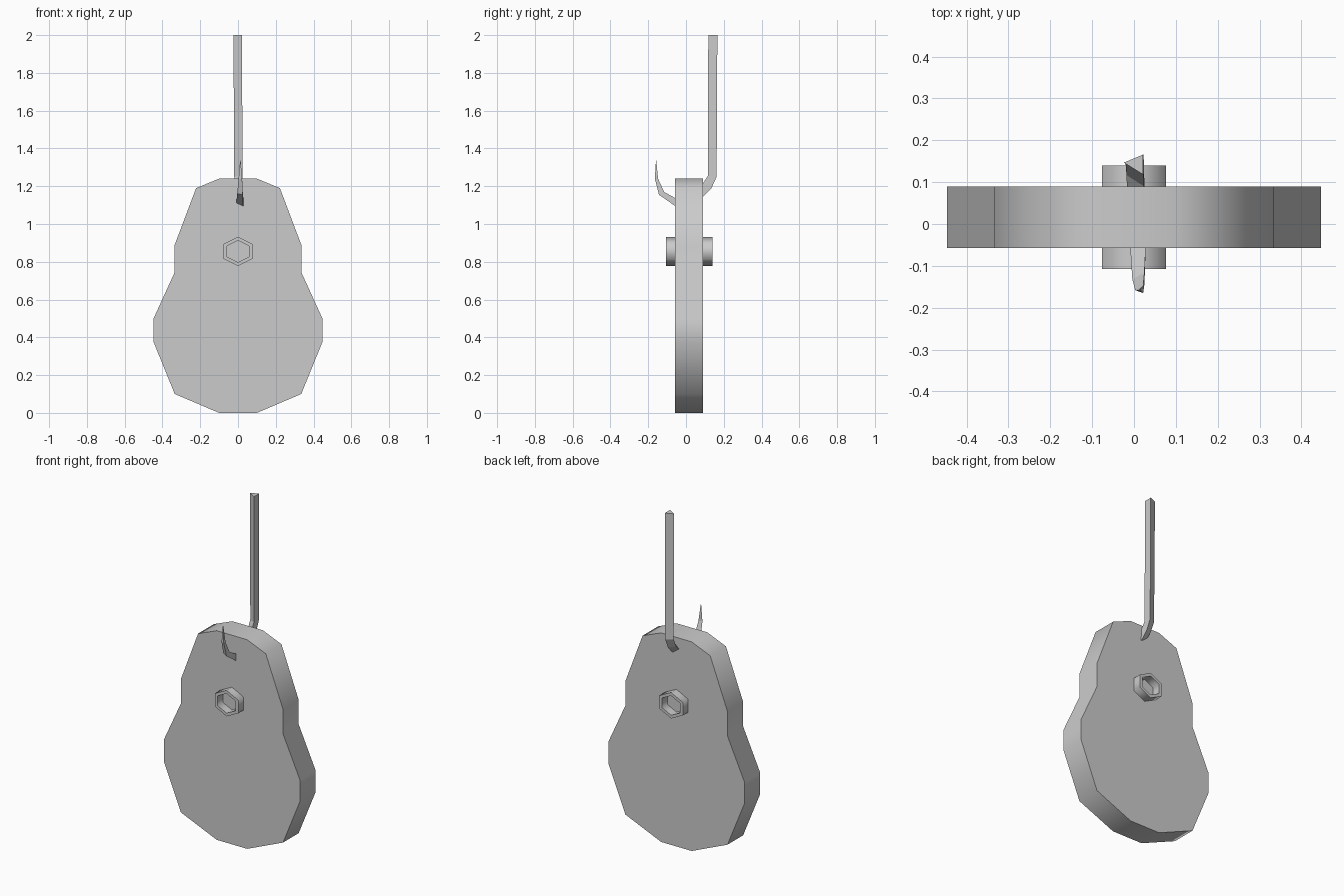
import bpy, bmesh, math

if "Cube" in bpy.data.objects:
    bpy.data.objects.remove(bpy.data.objects["Cube"])


def loft(name, rings, closed=False, smooth=None):
    """Bridge successive vertex rings; cap the ends, or join last ring to first."""
    bm = bmesh.new()
    loops = [[bm.verts.new(p) for p in ring] for ring in rings]
    n = len(loops[0])
    pairs = list(zip(loops, loops[1:]))
    if closed:
        pairs.append((loops[-1], loops[0]))
    else:
        bm.faces.new(loops[0])
        bm.faces.new(loops[-1])
    for a, b in pairs:
        for i in range(n):
            j = (i + 1) % n
            bm.faces.new((a[i], a[j], b[j], b[i]))
    bmesh.ops.recalc_face_normals(bm, faces=bm.faces)
    mesh = bpy.data.meshes.new(name)
    bm.to_mesh(mesh)
    bm.free()
    if smooth:
        mesh.shade_smooth()
        mesh.set_sharp_from_angle(angle=math.radians(smooth))
    obj = bpy.data.objects.new(name, mesh)
    bpy.context.collection.objects.link(obj)
    return obj


# Pear-shaped plate: mirrored half outline, extruded in y
half = [(0.10, 0.0), (0.335, 0.10), (0.447, 0.375), (0.447, 0.50),
        (0.335, 0.745), (0.335, 0.89), (0.222, 1.19), (0.10, 1.24)]
outline = half + [(-x, z) for x, z in reversed(half)]
loft("plate", [[(x, y, z) for x, z in outline] for y in (-0.057, 0.09)], smooth=65)


# Hollow hexagonal bolt sleeve through the plate
def hexagon(r, y):
    w = r / math.cos(math.radians(30))
    return [(w * math.sin(k * math.pi / 3), y, 0.855 + r * math.cos(k * math.pi / 3))
            for k in range(6)]


loft("hex_sleeve", [hexagon(0.077, -0.107), hexagon(0.077, 0.14),
                    hexagon(0.058, 0.14), hexagon(0.058, -0.107)],
     closed=True, smooth=65)
# Divider closing the sleeve inside the plate
loft("sleeve_core", [hexagon(0.059, -0.05), hexagon(0.059, 0.08)])

# Triangular hook: outer (y, z), inner (y, z), left x, right x
sections = [
    ((0.166, 2.00), (0.118, 2.00), -0.024, 0.022),
    ((0.162, 1.25), (0.116, 1.255), -0.020, 0.023),
    ((0.135, 1.19), (0.090, 1.215), -0.018, 0.024),
    ((0.085, 1.14), (0.050, 1.185), -0.016, 0.025),
    ((-0.057, 1.095), (-0.057, 1.137), -0.009, 0.028),
    ((-0.143, 1.155), (-0.116, 1.170), -0.004, 0.025),
    ((-0.165, 1.24), (-0.148, 1.24), 0.003, 0.022),
    ((-0.159, 1.335), (-0.157, 1.335), 0.011, 0.014),
]
loft("hook", [[(xl, 0.6 * o[0] + 0.4 * i[0], 0.6 * o[1] + 0.4 * i[1]),
               (xr, *o), (xr, *i)] for o, i, xl, xr in sections])
